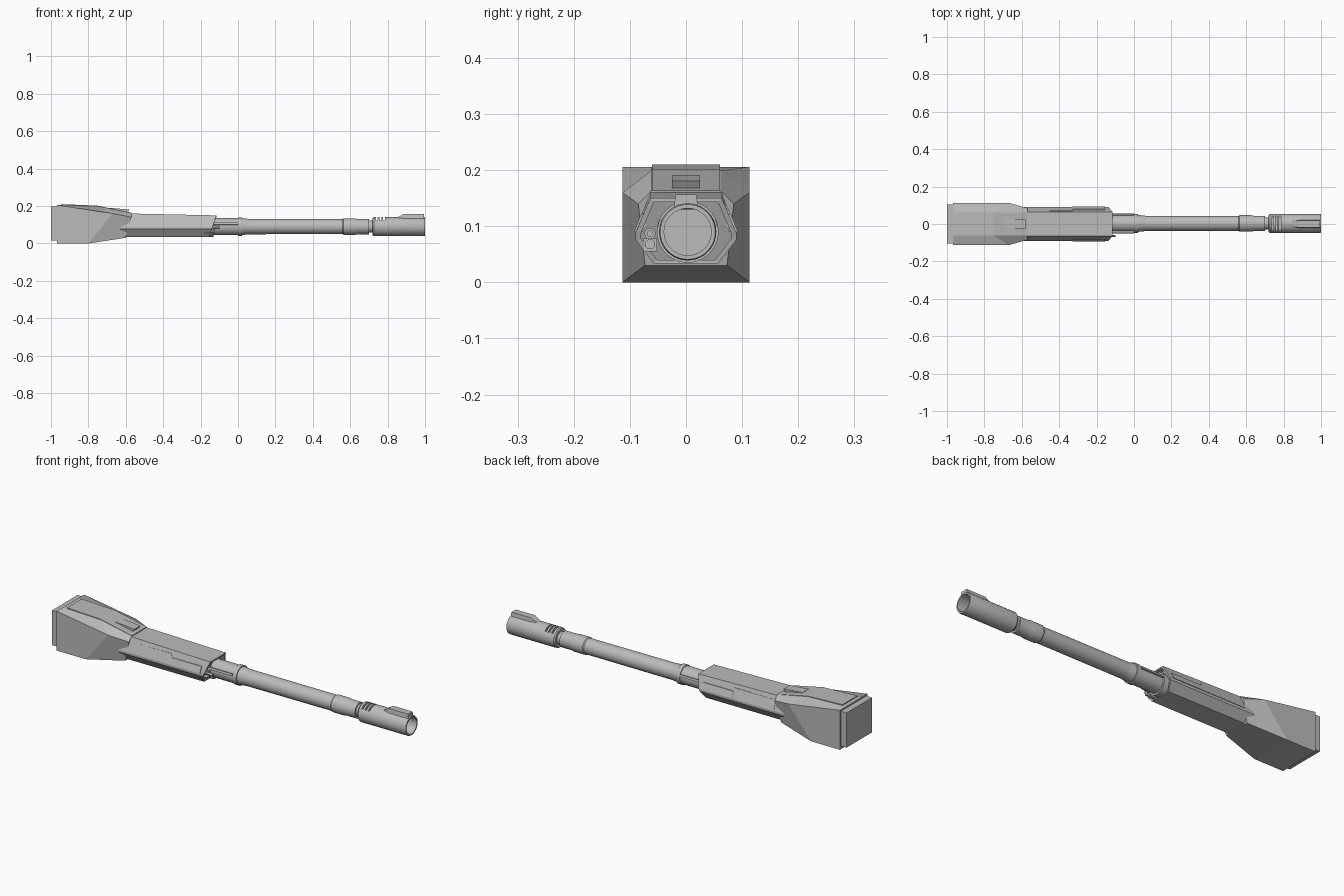
import bpy, bmesh, math
from mathutils import Vector

if "Cube" in bpy.data.objects:
    bpy.data.objects.remove(bpy.data.objects["Cube"])

grey = bpy.data.materials.new("light_grey")
grey.diffuse_color = (0.5, 0.5, 0.5, 1)
grey.use_nodes = True
grey.node_tree.nodes["Principled BSDF"].inputs["Base Color"].default_value = grey.diffuse_color
CY, CZ = 0.003, 0.09          # barrel axis


def finish(name, bm):
    bmesh.ops.recalc_face_normals(bm, faces=bm.faces)
    me = bpy.data.meshes.new(name)
    bm.to_mesh(me)
    bm.free()
    ob = bpy.data.objects.new(name, me)
    bpy.context.collection.objects.link(ob)
    me.materials.append(grey)
    return ob


def loft(name, rings):
    """Skin a list of equal-length closed rings, capping both ends."""
    bm = bmesh.new()
    vs = [[bm.verts.new(p) for p in r] for r in rings]
    n = len(rings[0])
    for a, b in zip(vs, vs[1:]):
        for i in range(n):
            j = (i + 1) % n
            bm.faces.new((a[i], a[j], b[j], b[i]))
    bm.faces.new(vs[0])
    bm.faces.new(vs[-1])
    return finish(name, bm)


def mirror_ring(half):
    """Half ring on +y, from bottom to top, mirrored to -y."""
    return list(half) + [(x, -y, z) for x, y, z in reversed(half)]


def box(name, x0, x1, y0, y1, z0, z1):
    return loft(name, [[(x, y0, z0), (x, y1, z0), (x, y1, z1), (x, y0, z1)] for x in (x0, x1)])


def tube(name, profile, y=CY, z=CZ, n=40):
    """Lathe (x, radius) pairs about an axis along x."""
    ob = loft(name, [[(x, y + r * math.cos(2 * math.pi * i / n), z + r * math.sin(2 * math.pi * i / n))
                      for i in range(n)] for x, r in profile])
    bpy.ops.object.select_all(action='DESELECT')
    ob.select_set(True)
    bpy.context.view_layer.objects.active = ob
    bpy.ops.object.shade_smooth_by_angle(angle=math.radians(30))
    return ob


def cut(ob, cutter):
    m = ob.modifiers.new("cut", 'BOOLEAN')
    m.operation, m.object, m.solver = 'DIFFERENCE', cutter, 'EXACT'
    cutter.hide_render = True
    cutter.hide_viewport = True


# Rear housing: faceted box narrowing to the sleeve
loft("rear_housing", [mirror_ring(h) for h in (
    [(-0.967, 0.113, 0.0), (-0.967, 0.113, 0.206), (-0.967, 0.062, 0.206)],
    [(-0.80, 0.113, 0.0), (-0.67, 0.113, 0.160), (-0.75, 0.062, 0.199)],
    [(-0.60, 0.073, 0.03), (-0.57, 0.085, 0.140), (-0.57, 0.062, 0.163)])])
box("rear_plate", -1.0, -0.96, -0.105, 0.105, 0.017, 0.198)
loft("roof_plate", [mirror_ring(h) for h in (
    [(-0.945, 0.061, 0.200), (-0.945, 0.061, 0.210)],
    [(-0.75, 0.061, 0.195), (-0.75, 0.061, 0.202)],
    [(-0.57, 0.061, 0.160), (-0.57, 0.061, 0.164)])])
# Wedge on the sloping roof
loft("roof_wedge", [mirror_ring(h) for h in (
    [(-0.69, 0.025, 0.17), (-0.69, 0.025, 0.191)],
    [(-0.60, 0.025, 0.15), (-0.58, 0.025, 0.181)])])


# Faceted sleeve with a slanted, open front
def sleeve_ring(front, scale=1.0, back=0.0):
    half = []
    top = 0.150 if front else 0.161
    for y, z in ((0.058, 0.034), (0.090, 0.076), (0.090, 0.088), (0.064, top)):
        x = -0.115 - (0.150 - z) * 0.34 - back if front else -0.63
        half.append((x, y * scale, CZ + (z - CZ) * scale))
    return mirror_ring(half)


loft("sleeve", [sleeve_ring(False), sleeve_ring(True),
                sleeve_ring(True, 0.89), sleeve_ring(True, 0.89, 0.025)])

# Sloping side plates, front and rear, on both flanks
for side, label in ((1, "left"), (-1, "right")):
    for name, x0, x1, z0, z1, t in (("front", -0.33, -0.155, 0.09, 0.122, 0.004),
                                    ("rear", -0.57, -0.33, 0.09, 0.138, 0.003)):
        def sy(z):
            return 0.0895 - (z - 0.088) * 0.40
        loft(f"{name}_side_plate_{label}", [
            [(x, side * (sy(z) + d), z) for z, d in ((z0, -0.012), (z0, t), (z1, t), (z1, -0.012))]
            for x in (x0, x1)])

# Coaxial gun in the sleeve opening
box("small_gun_mount", -0.18, -0.145, -0.076, -0.052, 0.055, 0.078)
tube("small_gun_lower", [(-0.17, 0.009), (-0.125, 0.009)], -0.064, 0.068, 12)
tube("small_gun_barrel", [(-0.17, 0.010), (-0.13, 0.010), (-0.13, 0.006), (-0.10, 0.006)],
     -0.064, 0.087, 12)

# Main barrel: root collar, tube, front collars, neck
tube("barrel_root", [(-0.18, 0.055), (-0.13, 0.055), (-0.13, 0.046), (0.0, 0.046),
                     (0.0, 0.050), (0.022, 0.050), (0.022, 0.045), (0.07, 0.040)])
tube("barrel", [(0.05, 0.041), (0.56, 0.040), (0.565, 0.044), (0.625, 0.044), (0.64, 0.041),
                (0.70, 0.041), (0.70, 0.032), (0.74, 0.032)])
for side in (1, -1):
    loft("collar_lug", [[(x, CY + side * y, z) for y, z in
                         ((0.040, 0.099), (0.053, 0.101), (0.050, 0.112), (0.038, 0.108))]
                        for x in (-0.14, 0.0)])

# Muzzle sleeve with deep bore and three vent slots across the top
muzzle = tube("muzzle", [(0.72, 0.046), (0.726, 0.051), (0.993, 0.051), (1.0, 0.049),
                         (1.0, 0.042), (0.83, 0.042)])
for i in range(3):
    x = 0.738 + i * 0.019
    cut(muzzle, box("slot_cutter", x, x + 0.009, -0.06, 0.07, 0.122, 0.16))

# Sight block above the muzzle
loft("muzzle_block", [mirror_ring(h) for h in (
    [(0.85, 0.016, 0.13), (0.85, 0.014, 0.139)],
    [(0.885, 0.022, 0.13), (0.885, 0.018, 0.157)],
    [(0.995, 0.022, 0.133), (0.995, 0.018, 0.157)])])
